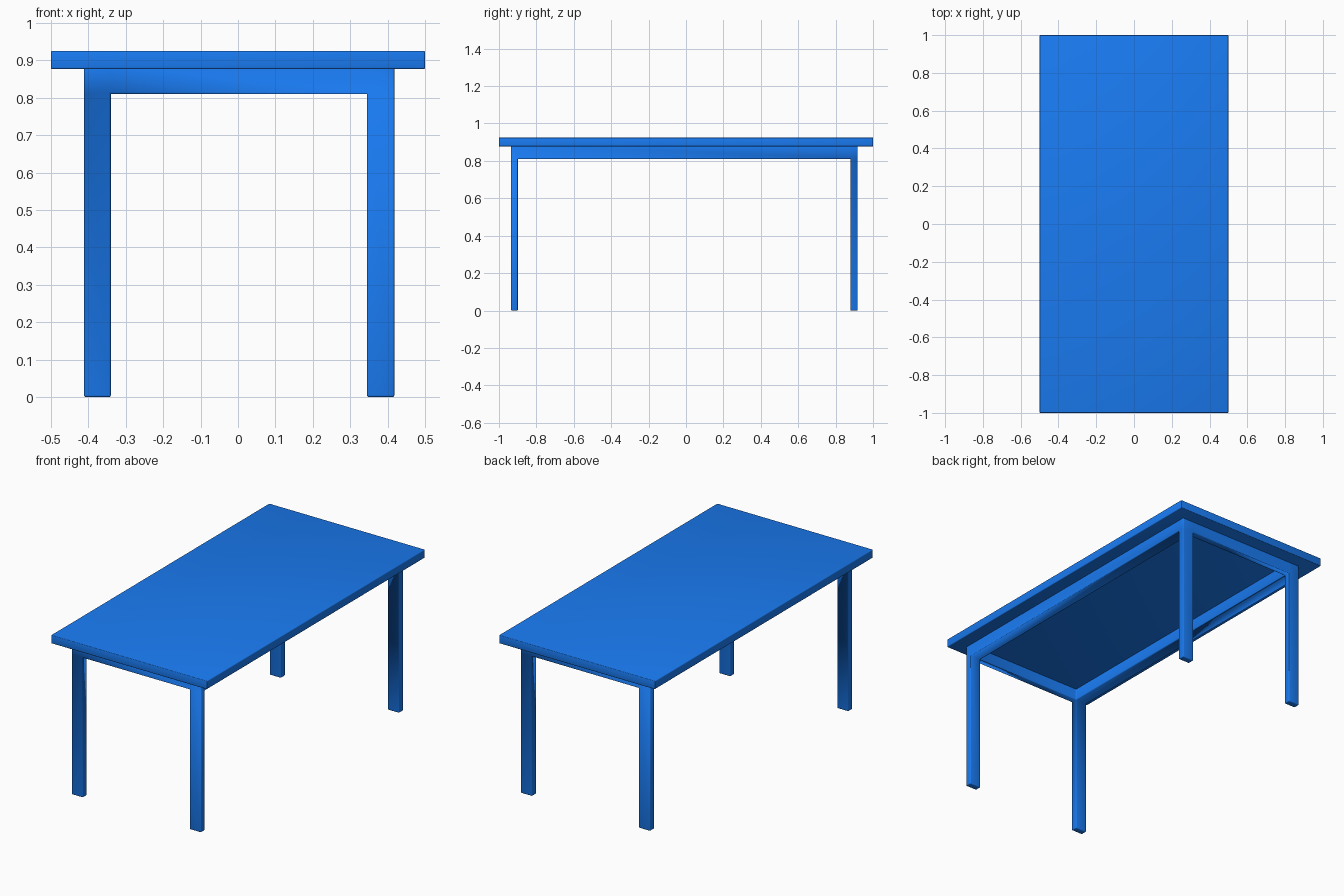
import bpy, bmesh

if "Cube" in bpy.data.objects:
    bpy.data.objects.remove(bpy.data.objects["Cube"])

mat = bpy.data.materials.new("blue_paint")
mat.diffuse_color = (0.01, 0.2, 0.9, 1)
mat.use_nodes = True
mat.node_tree.nodes["Principled BSDF"].inputs["Base Color"].default_value = mat.diffuse_color


def finish(bm, name, radius):
    """Turn a bmesh into a softly rounded, smooth-shaded blue object."""
    bmesh.ops.recalc_face_normals(bm, faces=bm.faces[:])
    mesh = bpy.data.meshes.new(name)
    bm.to_mesh(mesh)
    bm.free()
    mesh.materials.append(mat)
    obj = bpy.data.objects.new(name, mesh)
    bpy.context.collection.objects.link(obj)
    bevel = obj.modifiers.new("rounded_edges", 'BEVEL')
    bevel.width = radius
    bevel.segments = 3
    bevel.limit_method = 'ANGLE'
    mesh.shade_smooth()
    return obj


def extrude_down(bm, faces, z, keep=False):
    """Extrude faces straight down to height z and return the new faces."""
    new = bmesh.ops.extrude_face_region(bm, geom=faces, use_keep_orig=keep)["geom"]
    for v in new:
        if isinstance(v, bmesh.types.BMVert):
            v.co.z = z
    return [f for f in new if isinstance(f, bmesh.types.BMFace)]


# Tabletop slab
bm = bmesh.new()
bmesh.ops.create_cube(bm, size=1)
for v in bm.verts:
    v.co = (v.co.x, v.co.y * 2, 0.901 + v.co.z * 0.048)
finish(bm, "tabletop", 0.004)

# Underframe: a rectangular apron ring with a leg drawn down from each corner
xs = (-0.412, -0.340, 0.345, 0.418)
ys = (-0.936, -0.899, 0.879, 0.918)
bm = bmesh.new()
grid = [[bm.verts.new((x, y, 0.89)) for y in ys] for x in xs]
ring, corners = [], []
for i in range(3):
    for j in range(3):
        if (i, j) != (1, 1):
            ring.append(bm.faces.new((grid[i][j], grid[i + 1][j],
                                      grid[i + 1][j + 1], grid[i][j + 1])))
apron = extrude_down(bm, ring, 0.81, keep=True)

# Corner faces of the apron underside become the legs
for f in apron:
    c = f.calc_center_median()
    if abs(c.x) > 0.3 and abs(c.y) > 0.8:
        corners.append(f)
for f in corners:
    extrude_down(bm, [f], 0.0)
finish(bm, "apron_and_legs", 0.005)
